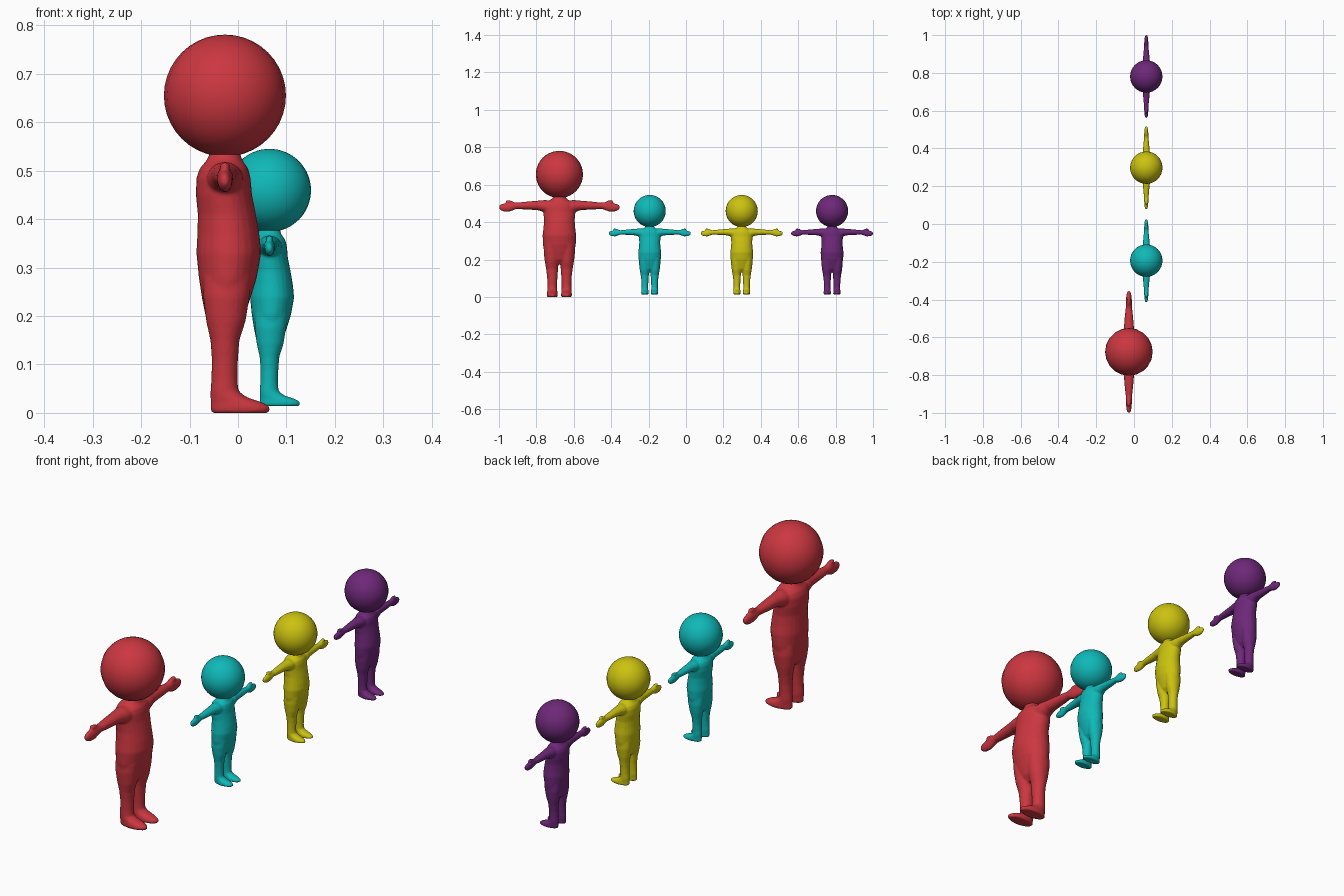
import bpy, bmesh
from math import cos, sin, pi


def loft(bm, rings, axis, mirror=1):
    """Closed tube of elliptical rings.
    axis 'z': (z, x, y, rx, ry)   axis 'y': (y, x, z, rx, rz)"""
    n = 24
    loops = []
    for t, a, b, ra, rb in rings:
        loop = []
        for i in range(n):
            u = a + ra * cos(2 * pi * i / n)
            v = b + rb * sin(2 * pi * i / n)
            co = (u, v * mirror, t) if axis == 'z' else (u, t * mirror, v)
            loop.append(bm.verts.new(co))
        loops.append(loop)
    for p, q in zip(loops, loops[1:]):
        for i in range(n):
            j = (i + 1) % n
            bm.faces.new((p[i], p[j], q[j], q[i]))
    bm.faces.new(loops[0])
    bm.faces.new(loops[-1])


TORSO = [
    (0.175, 0.000, 0, 0.020, 0.020), (0.20, 0.000, 0, 0.040, 0.066),
    (0.24, 0.003, 0, 0.051, 0.081), (0.28, 0.006, 0, 0.060, 0.088),
    (0.33, 0.008, 0, 0.067, 0.090), (0.37, 0.007, 0, 0.064, 0.085),
    (0.41, 0.004, 0, 0.060, 0.082), (0.45, -0.002, 0, 0.058, 0.086),
    (0.485, -0.003, 0, 0.056, 0.086), (0.505, -0.002, 0, 0.050, 0.076),
    (0.52, -0.001, 0, 0.038, 0.046), (0.533, 0, 0, 0.032, 0.033),
    (0.56, 0, 0, 0.032, 0.032),
]
# foot and leg in one loft
LEG = [
    (0.000, 0.031, 0.038, 0.058, 0.026), (0.004, 0.032, 0.038, 0.062, 0.029),
    (0.014, 0.031, 0.038, 0.061, 0.029), (0.023, 0.022, 0.038, 0.052, 0.028),
    (0.032, 0.008, 0.038, 0.038, 0.027), (0.045, -0.001, 0.038, 0.029, 0.026),
    (0.07, -0.001, 0.038, 0.027, 0.026), (0.11, 0.000, 0.038, 0.027, 0.028),
    (0.15, 0.000, 0.039, 0.030, 0.032), (0.19, 0.002, 0.041, 0.041, 0.037),
    (0.24, 0.003, 0.043, 0.048, 0.041), (0.28, 0.006, 0.043, 0.050, 0.040),
]
# arm, palm and fingers
ARM = [
    (0.04, 0, 0.480, 0.040, 0.036), (0.08, 0, 0.485, 0.036, 0.033),
    (0.11, 0, 0.489, 0.029, 0.026), (0.15, 0, 0.489, 0.025, 0.023),
    (0.19, 0, 0.488, 0.022, 0.020), (0.23, 0, 0.487, 0.017, 0.017),
    (0.25, 0, 0.485, 0.017, 0.023), (0.27, 0, 0.480, 0.016, 0.025),
    (0.295, 0, 0.478, 0.014, 0.022), (0.312, 0, 0.479, 0.011, 0.017),
    (0.322, 0, 0.480, 0.006, 0.009),
]
THUMB = [
    (0.235, 0, 0.490, 0.009, 0.010), (0.255, 0, 0.502, 0.011, 0.012),
    (0.275, 0, 0.508, 0.011, 0.010), (0.287, 0, 0.510, 0.006, 0.006),
]


def figure(name, location, size, color, segments):
    mat = bpy.data.materials.new(name + "_paint")
    mat.diffuse_color = (*color, 1)

    # body: overlapping lofts fused and softened
    bm = bmesh.new()
    loft(bm, TORSO, 'z')
    for side in (1, -1):
        loft(bm, LEG, 'z', side)
        loft(bm, ARM, 'y', side)
        loft(bm, THUMB, 'y', side)
    bmesh.ops.recalc_face_normals(bm, faces=bm.faces)
    mesh = bpy.data.meshes.new(name + "_body")
    bm.to_mesh(mesh)
    bm.free()
    mesh.materials.append(mat)
    body = bpy.data.objects.new(name + "_body", mesh)
    bpy.context.collection.objects.link(body)
    body.location = location
    body.scale = (size,) * 3
    fuse = body.modifiers.new("fuse", 'REMESH')
    fuse.mode = 'VOXEL'
    fuse.voxel_size = 0.0045
    fuse.use_smooth_shade = True
    soften = body.modifiers.new("soften", 'SMOOTH')
    soften.factor = 0.5
    soften.iterations = 5

    # head
    x, y, z = location
    bpy.ops.mesh.primitive_uv_sphere_add(
        segments=segments, ring_count=segments, radius=0.126 * size,
        location=(x, y, z + 0.655 * size))
    head = bpy.context.object
    head.name = name + "_head"
    head.data.materials.append(mat)
    bpy.ops.object.shade_smooth()


# one large figure followed by three small ones, all facing +x
figure("large_red", (-0.027, -0.677, 0), 1.0, (0.60, 0.038, 0.051), 20)
small = [("cyan", -0.194, (0.005, 0.48, 0.48)),
         ("yellow", 0.298, (0.60, 0.54, 0.005)),
         ("purple", 0.781, (0.155, 0.021, 0.19))]
for tint, y, color in small:
    figure("small_" + tint, (0.065, y, 0.014), 0.68, color, 32)
